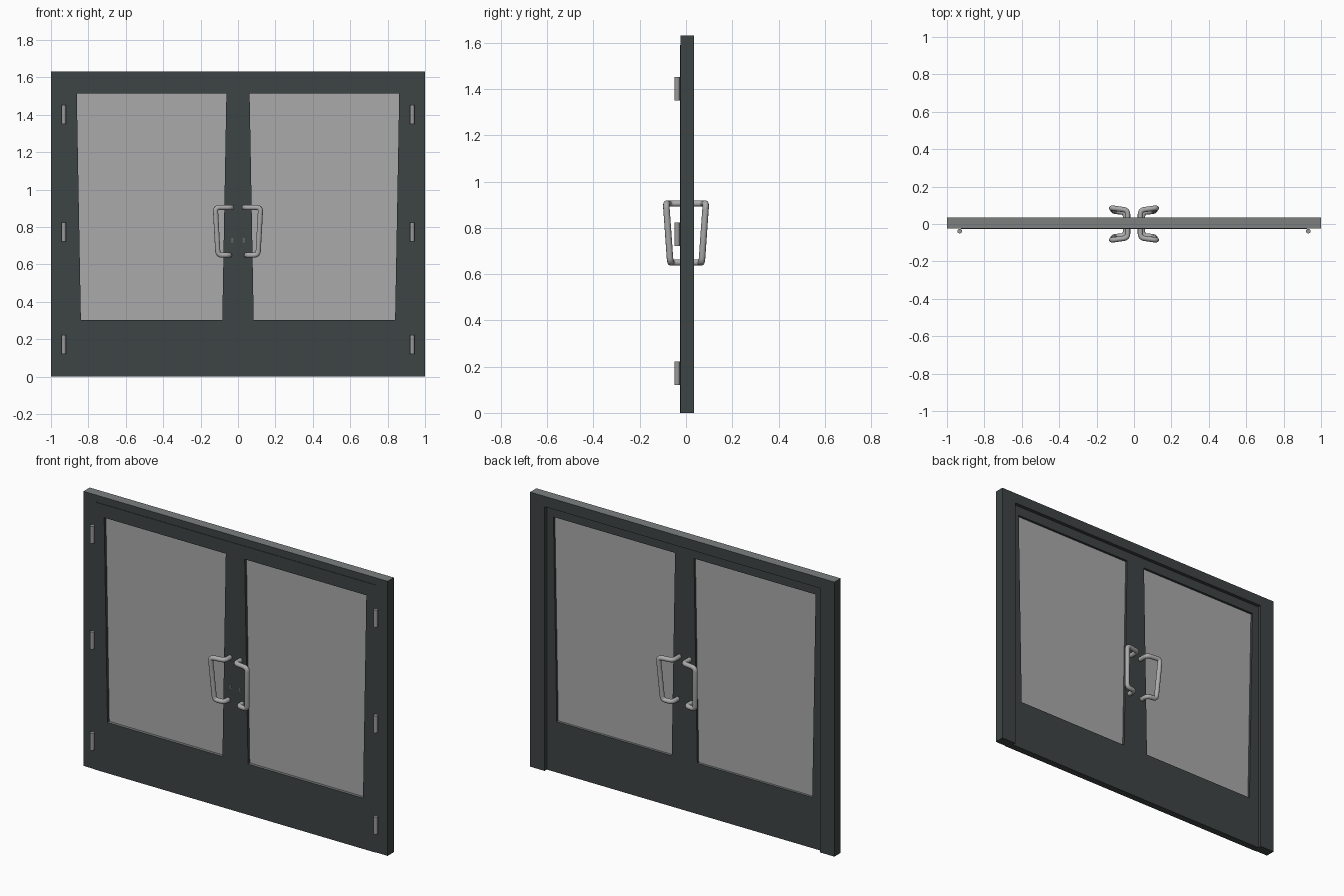
import bpy, bmesh, math
from mathutils import Vector

if "Cube" in bpy.data.objects:
    bpy.data.objects.remove(bpy.data.objects["Cube"])


def material(name, rgb):
    m = bpy.data.materials.new(name)
    m.diffuse_color = (*rgb, 1)
    m.use_nodes = True
    m.node_tree.nodes["Principled BSDF"].inputs["Base Color"].default_value = m.diffuse_color
    return m


FRAME = material("dark grey paint", (0.047, 0.058, 0.056))
EDGE = material("worn grey edge", (0.20, 0.215, 0.213))
GLASS = material("grey glass", (0.4, 0.4, 0.4))
METAL = material("grey metal", (0.41, 0.41, 0.41))
HINGE = material("hinge steel", (0.32, 0.32, 0.32))
LOCK = material("lock grey", (0.13, 0.135, 0.135))


def finish(bm, name, mat):
    bmesh.ops.recalc_face_normals(bm, faces=bm.faces)
    me = bpy.data.meshes.new(name)
    bm.to_mesh(me)
    bm.free()
    me.materials.append(mat)
    ob = bpy.data.objects.new(name, me)
    bpy.context.collection.objects.link(ob)
    return ob


def lighten_up_faces(ob, z0, z1):
    """Give upward faces between two heights the lighter edge colour."""
    ob.data.materials.append(EDGE)
    for f in ob.data.polygons:
        if f.normal.z > 0.9 and z0 < f.center.z < z1:
            f.material_index = 1


def smooth(ob):
    bpy.ops.object.select_all(action='DESELECT')
    ob.select_set(True)
    bpy.context.view_layer.objects.active = ob
    bpy.ops.object.shade_smooth_by_angle(angle=math.radians(40))


def prism(name, loops, y0, y1, mat):
    """Extrude an xz outline, or the ring between two matching outlines, along y."""
    bm = bmesh.new()
    vs = [[bm.verts.new((x, y0, z)) for x, z in loop] for loop in loops]
    if len(vs) == 1:
        faces = [bm.faces.new(vs[0])]
    else:
        a, b = vs
        n = len(a)
        faces = [bm.faces.new((a[i], a[(i + 1) % n], b[(i + 1) % n], b[i])) for i in range(n)]
    ext = bmesh.ops.extrude_face_region(bm, geom=faces, use_keep_orig=True)
    verts = [g for g in ext["geom"] if isinstance(g, bmesh.types.BMVert)]
    bmesh.ops.translate(bm, verts=verts, vec=(0, y1 - y0, 0))
    return finish(bm, name, mat)


# Outer frame: rebated profile (x inset, z inset, y) swept up, across and down
profile = [(0, 0, -0.023), (0.075, 0.042, -0.023), (0.075, 0.042, 0.014),
           (0.095, 0.062, 0.014), (0.095, 0.062, 0.035), (0, 0, 0.035)]
bm = bmesh.new()
rings = []
for side, top in ((-1, 0), (-1, 1), (1, 1), (1, 0)):
    rings.append([bm.verts.new((side * (1 - dx), y, (1.632 - dz) * top)) for dx, dz, y in profile])
for a, b in zip(rings, rings[1:]):
    for i in range(6):
        j = (i + 1) % 6
        bm.faces.new((a[i], a[j], b[j], b[i]))
bm.faces.new(rings[0])
bm.faces.new(rings[-1])
lighten_up_faces(finish(bm, "door_frame", FRAME), 1.6, 1.7)


def rounded_path(points, radius=0.022, steps=5):
    pts = [Vector(p) for p in points]
    out = [pts[0]]
    for a, p, b in zip(pts, pts[1:], pts[2:]):
        s = p + (a - p).normalized() * min(radius, (a - p).length * 0.45)
        e = p + (b - p).normalized() * min(radius, (b - p).length * 0.45)
        for k in range(steps + 1):
            t = k / steps
            out.append(s * (1 - t) ** 2 + p * 2 * t * (1 - t) + e * t * t)
    return out + [pts[-1]]


def handle(name, sx, sy):
    path = [(0.034, 0.0, 0.905), (0.034, 0.074, 0.905), (0.121, 0.086, 0.905),
            (0.107, 0.068, 0.65), (0.046, 0.062, 0.65), (0.046, 0.0, 0.65)]
    pts = rounded_path([(sx * x, sy * y, z) for x, y, z in path])
    cu = bpy.data.curves.new(name, 'CURVE')
    cu.dimensions = '3D'
    cu.bevel_depth = 0.014
    cu.bevel_resolution = 3
    cu.use_fill_caps = True
    sp = cu.splines.new('POLY')
    sp.points.add(len(pts) - 1)
    for q, p in zip(sp.points, pts):
        q.co = (*p, 1)
    ob = bpy.data.objects.new(name, cu)
    bpy.context.collection.objects.link(ob)
    cu.materials.append(METAL)
    bpy.ops.object.select_all(action='DESELECT')
    ob.select_set(True)
    bpy.context.view_layer.objects.active = ob
    bpy.ops.object.convert(target='MESH')
    smooth(bpy.context.view_layer.objects.active)


for side, s in (("left", -1), ("right", 1)):
    # Door leaf with tapered window opening and lighter sill
    outer = [(0, 0), (s * 0.925, 0), (s * 0.925, 1.59), (0, 1.59)]
    inner = [(s * 0.084, 0.302), (s * 0.84, 0.302), (s * 0.862, 1.513), (s * 0.062, 1.513)]
    leaf = prism(side + "_door_leaf", [outer, inner], -0.026, 0.014, FRAME)
    lighten_up_faces(leaf, 0.25, 0.35)
    # Glass pane
    prism(side + "_glass", [inner], -0.009, 0.0, GLASS)

    # Pull handles on both faces
    handle(side + "_front_handle", s, -1)
    handle(side + "_back_handle", s, 1)

    # Keyhole plate
    hole = [(s * 0.031 + 0.006 * math.cos(a), 0.736 + 0.006 * math.sin(a))
            for a in [math.radians(-50 + 280 * k / 8) for k in range(9)]]
    hole += [(s * 0.031 - 0.007, 0.718), (s * 0.031 + 0.007, 0.718)]
    prism(side + "_keyhole", [hole], -0.027, -0.024, LOCK)

    # Hinge barrels
    for level, z in (("lower", 0.172), ("middle", 0.773), ("upper", 1.402)):
        bm = bmesh.new()
        bmesh.ops.create_cone(bm, cap_ends=True, segments=16, radius1=0.0125,
                              radius2=0.0125, depth=0.102)
        bmesh.ops.translate(bm, verts=bm.verts, vec=(s * 0.932, -0.038, z))
        smooth(finish(bm, f"{side}_{level}_hinge", HINGE))
